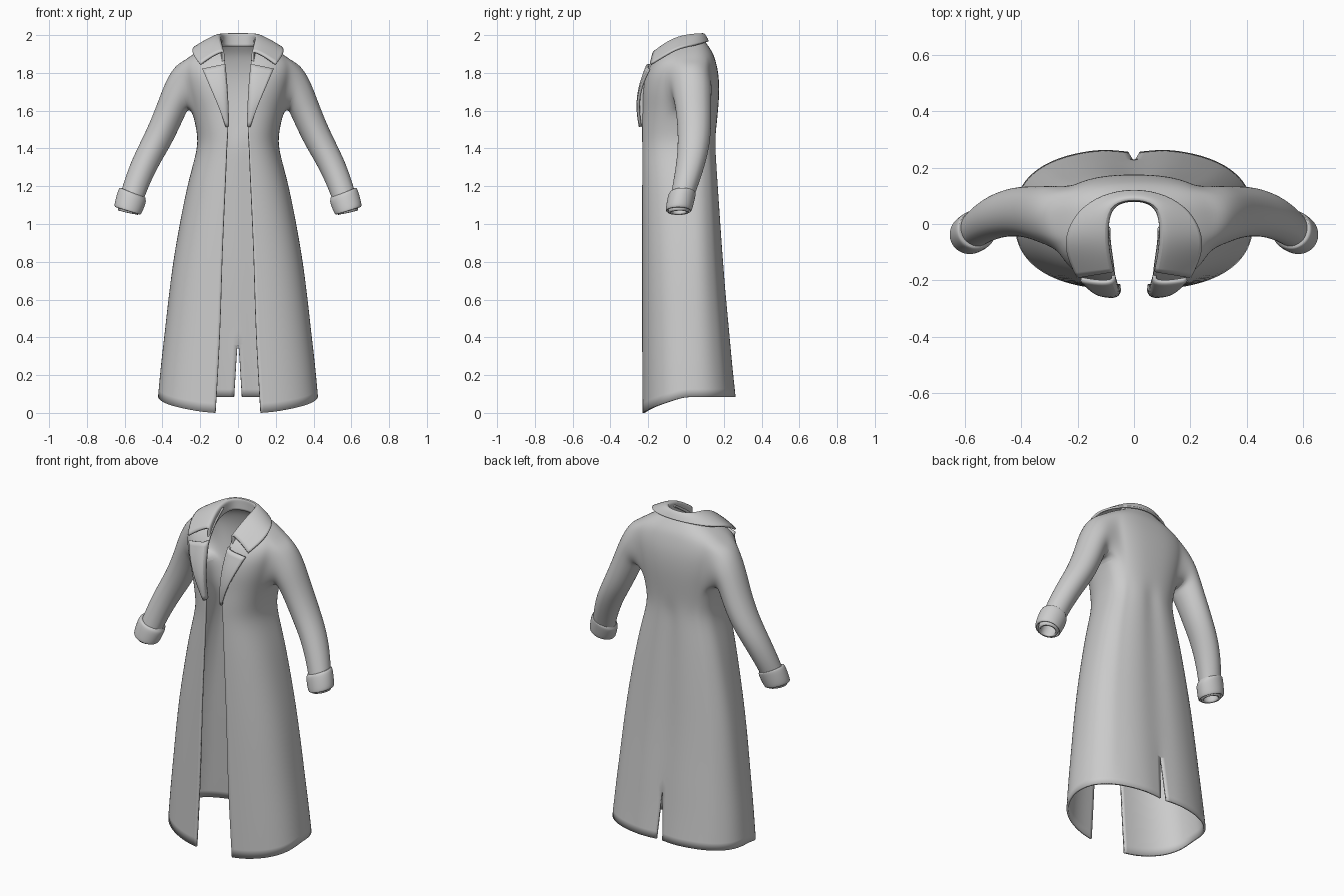
import bpy, bmesh
from math import sin, cos, pi, acos, radians
from mathutils import Vector

if "Cube" in bpy.data.objects:
    bpy.data.objects.remove(bpy.data.objects["Cube"])

COLS, EXP = 18, 0.8          # columns per half, superellipse exponent
CY = 0.02                    # y of the widest line


def finish(name, bm, thick, offset=0):
    """Turn a right-hand half into a mirrored, smooth cloth object."""
    me = bpy.data.meshes.new(name)
    bm.to_mesh(me)
    bm.free()
    ob = bpy.data.objects.new(name, me)
    bpy.context.collection.objects.link(ob)
    m = ob.modifiers.new("mirror", 'MIRROR')
    m.use_clip = True
    m.merge_threshold = 0.002
    s = ob.modifiers.new("smooth", 'SUBSURF')
    s.levels = s.render_levels = 2
    s.boundary_smooth = 'PRESERVE_CORNERS'
    if thick:
        t = ob.modifiers.new("cloth", 'SOLIDIFY')
        t.thickness, t.offset = thick, offset
    bpy.context.view_layer.objects.active = ob
    ob.select_set(True)
    bpy.ops.object.shade_smooth_by_angle(angle=radians(50))
    ob.select_set(False)
    return ob


def grid(bm, rows, skip=lambda i, j: False):
    """Quad grid from rows of points."""
    vs = [[bm.verts.new(p) for p in r] for r in rows]
    for j in range(len(vs) - 1):
        for i in range(len(vs[0]) - 1):
            if not skip(i, j):
                bm.faces.new((vs[j][i], vs[j][i+1], vs[j+1][i+1], vs[j+1][i]))
    return vs


def arm_ring(spec, angles):
    """Ellipse through an outer and an inner (x, z) point, with y centre and radius."""
    ox, oz, ix, iz, yc, ry = spec
    c = Vector(((ox + ix) / 2, yc, (oz + iz) / 2))
    v = Vector(((ox - ix) / 2, 0, (oz - iz) / 2))
    return [c + Vector((0, ry * cos(a), 0)) + v * sin(a) for a in angles]


def join_rings(bm, a, b):
    n = len(a)
    for k in range(n):
        bm.faces.new((a[k], a[(k+1) % n], b[(k+1) % n], b[k]))


def power(v):
    return abs(v) ** EXP * (1 if v >= 0 else -1)


# Body levels: z, front edge x, front y, side x, back y
levels = [
    (0.0, .12, -.235, .425, .268), (.2, .108, -.235, .41, .25),
    (.4, .097, -.235, .39, .235), (.6, .09, -.235, .37, .217),
    (.8, .085, -.235, .345, .20), (1.0, .077, -.235, .31, .186),
    (1.2, .068, -.235, .27, .172), (1.32, .063, -.235, .237, .164),
    (1.42, .06, -.235, .212, .158), (1.5, .053, -.237, .22, .16),
    (1.6, .055, -.232, .243, .17), (1.68, .06, -.232, .268, .176),
    (1.75, .063, -.225, .285, .176), (1.81, .067, -.208, .295, .17),
    (1.865, .07, -.175, .285, .157), (1.905, .075, -.135, .23, .143),
    (1.94, .083, -.09, .165, .12), (1.965, .088, -.06, .12, .102),
    (1.98, .09, -.05, .102, .093)]
rows = []
for z, fx, fy, sx, by in levels:
    t0 = -acos((fx / sx) ** (1 / EXP))
    row = []
    for i in range(COLS + 1):
        t = t0 + (pi / 2 - t0) * i / COLS
        x, s = sx * power(cos(t)), power(sin(t))
        y = CY + (by - CY if s > 0 else CY - fy) * s
        if t > 0.6 and .1 < z < 1.5:             # soft folds down the back
            y += .005 * cos(t * 16) * cos(t)
        if i == COLS:                            # centre back seam and vent
            x = .02 * max(0, 1 - z / .4)
            y -= .012 if z < 1.5 else 0
        k = min(1, max(0, (y + .225) / .22)) ** .7
        row.append((x, y, z + .085 * k * max(0, 1 - z / .5)))   # rising hem
    rows.append(row)

# Coat body with an armhole, sleeve grown from the armhole edge
I0, I1, J0, J1 = 6, 13, 10, 14
bm = bmesh.new()
vs = grid(bm, rows, lambda i, j: I0 <= i < I1 and J0 <= j < J1)
loop = [vs[J0][i] for i in range(I0, I1)] + [vs[j][I1] for j in range(J0, J1)] \
    + [vs[J1][i] for i in range(I1, I0, -1)] + [vs[j][I0] for j in range(J1, J0, -1)]
angles, start = [], radians(225)
for n in (I1 - I0, J1 - J0, I1 - I0, J1 - J0):
    angles += [start + pi / 2 * k / n for k in range(n)]
    start += pi / 2
sleeve = [
    (.338, 1.838, .268, 1.605, .03, .108), (.393, 1.735, .28, 1.575, .035, .10),
    (.433, 1.62, .297, 1.54, .042, .094), (.492, 1.48, .35, 1.425, .045, .088),
    (.557, 1.355, .415, 1.32, .03, .08), (.603, 1.23, .474, 1.20, 0, .07),
    (.63, 1.13, .513, 1.09, -.03, .06), (.637, 1.072, .53, 1.048, -.04, .055)]
prev = loop
for spec in sleeve:
    ring = [bm.verts.new(p) for p in arm_ring(spec, angles)]
    join_rings(bm, prev, ring)
    prev = ring
finish("coat_body", bm, .012, -1)

# Turned-back cuffs
bm = bmesh.new()
cuff = [
    (.61, 1.185, .49, 1.14, -.015, .062), (.622, 1.195, .489, 1.13, -.018, .07),
    (.634, 1.188, .484, 1.117, -.022, .074), (.657, 1.105, .508, 1.057, -.037, .072),
    (.653, 1.09, .516, 1.048, -.039, .068), (.642, 1.085, .526, 1.05, -.039, .06),
    (.63, 1.125, .517, 1.09, -.03, .058)]
prev = None
for spec in cuff:
    ring = [bm.verts.new(p) for p in arm_ring(spec, [2 * pi * k / 20 for k in range(20)])]
    if prev:
        join_rings(bm, prev, ring)
    prev = ring
finish("cuffs", bm, 0)

# Folded collar: fold line and outer edge, centre back to front end
bm = bmesh.new()
fold = [(0, .09, 2.0), (.06, .08, 2.0), (.093, .04, 2.0), (.098, -.04, 1.988),
        (.09, -.11, 1.952), (.078, -.168, 1.908)]
edge = [(0, .122, 1.968), (.11, .103, 1.962), (.20, .045, 1.947), (.243, -.04, 1.933),
        (.238, -.11, 1.893), (.20, -.188, 1.845)]
rows = []
for f, e in zip(fold, edge):
    f, e = Vector(f), Vector(e)
    up = Vector((0, 0, .008))
    rows.append([f + Vector((0, -.002, -.06)), f + Vector((0, 0, -.012)), f + up,
                 f.lerp(e, .35) + up * 1.6, f.lerp(e, .7) + up, e])
grid(bm, rows)
finish("collar", bm, .012)

# Lapels: roll edge and outer edge, bottom to top
bm = bmesh.new()
roll = [(.052, -.238, 1.515), (.054, -.255, 1.62), (.06, -.243, 1.74), (.07, -.205, 1.845)]
outer = [(.062, -.24, 1.515), (.10, -.258, 1.62), (.15, -.24, 1.73), (.188, -.195, 1.82)]
rows = []
for r, o in zip(roll, outer):
    r, o = Vector(r), Vector(o)
    rows.append([r + Vector((.004, .025, 0)), r, r.lerp(o, .5) + Vector((0, -.006, 0)), o])
grid(bm, rows)
finish("lapels", bm, .014)
